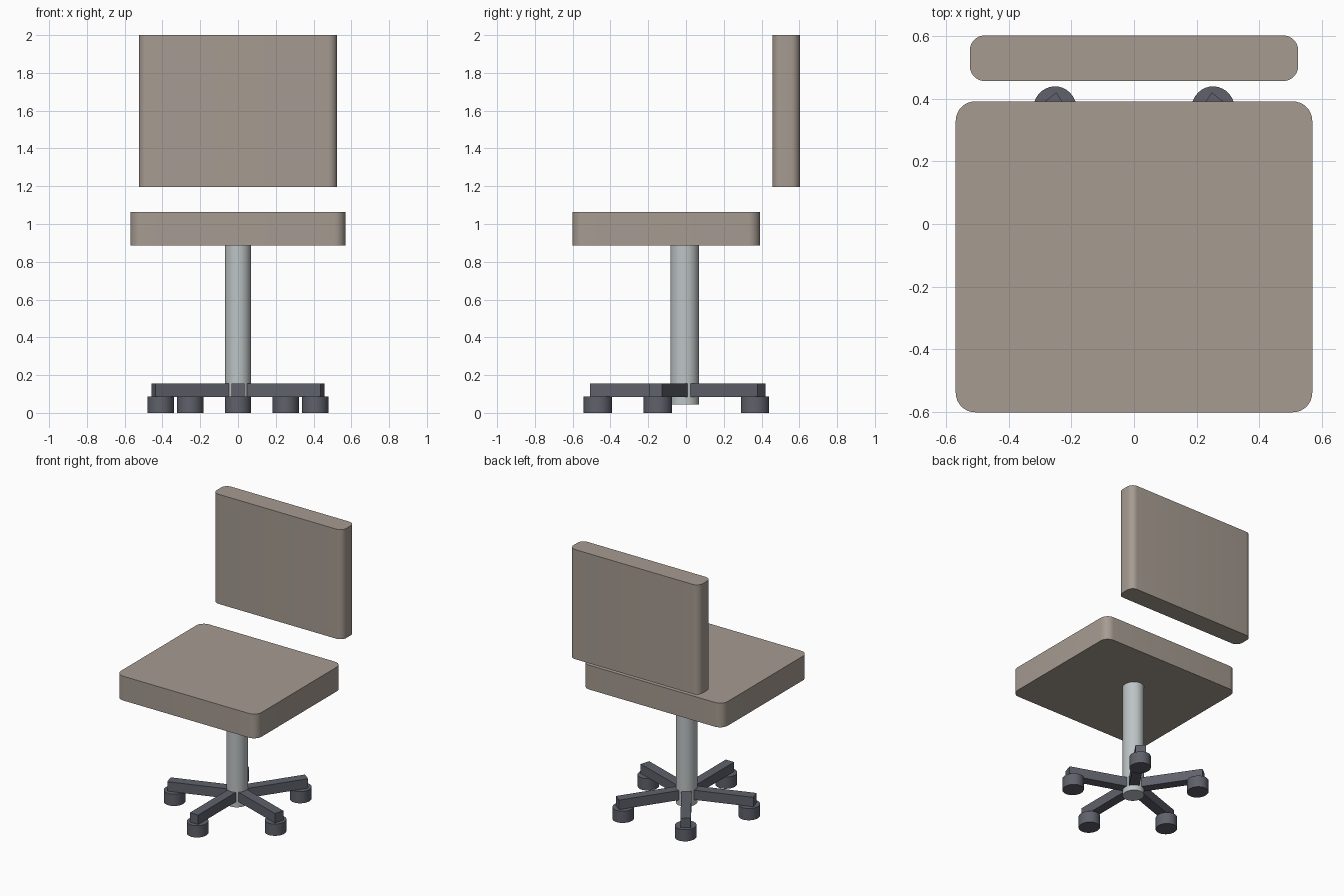
import bpy, bmesh
from math import sin, cos, pi, radians
from mathutils import Matrix

cube = bpy.data.objects.get("Cube")
if cube:
    bpy.data.objects.remove(cube, do_unlink=True)


def material(name, rgb):
    m = bpy.data.materials.new(name)
    m.use_nodes = True
    m.diffuse_color = (*rgb, 1)
    m.node_tree.nodes["Principled BSDF"].inputs["Base Color"].default_value = (*rgb, 1)
    return m


fabric = material("warm grey fabric", (0.38, 0.33, 0.285))
metal = material("light metal", (0.51, 0.55, 0.555))
plastic = material("dark plastic", (0.115, 0.12, 0.147))


def prism(name, outline, z0, z1, mat):
    """Extrude a flat outline of (x, y) points from z0 up to z1."""
    bm = bmesh.new()
    base = bm.faces.new([bm.verts.new((x, y, z0)) for x, y in outline])
    top = bmesh.ops.extrude_face_region(bm, geom=[base])["geom"]
    bmesh.ops.translate(bm, vec=(0, 0, z1 - z0),
                        verts=[v for v in top if isinstance(v, bmesh.types.BMVert)])
    bmesh.ops.recalc_face_normals(bm, faces=bm.faces)
    mesh = bpy.data.meshes.new(name)
    bm.to_mesh(mesh)
    bm.free()
    mesh.materials.append(mat)
    ob = bpy.data.objects.new(name, mesh)
    bpy.context.collection.objects.link(ob)
    bpy.ops.object.select_all(action='DESELECT')
    ob.select_set(True)
    bpy.context.view_layer.objects.active = ob
    bpy.ops.object.shade_smooth_by_angle(angle=radians(30))
    return ob


def rounded_rect(x0, x1, y0, y1, r, steps=8):
    corners = [(x1 - r, y1 - r), (x0 + r, y1 - r), (x0 + r, y0 + r), (x1 - r, y0 + r)]
    return [(cx + r * cos((q + i / steps) * pi / 2), cy + r * sin((q + i / steps) * pi / 2))
            for q, (cx, cy) in enumerate(corners) for i in range(steps + 1)]


def circle(cx, cy, r, n=32):
    return [(cx + r * cos(2 * pi * i / n), cy + r * sin(2 * pi * i / n)) for i in range(n)]


# Cushions
prism("seat", rounded_rect(-0.57, 0.57, -0.602, 0.392, 0.062), 0.885, 1.063, fabric)
prism("backrest", rounded_rect(-0.525, 0.525, 0.457, 0.603, 0.048), 1.197, 2.0, fabric)

# Base, slightly narrower across than deep
squeeze = Matrix.Translation((0, -0.007, 0)) @ Matrix.Diagonal((0.935, 1, 1, 1))
post = prism("post", circle(0, 0, 0.075), 0.045, 0.887, metal)
post.data.transform(squeeze)

# Five legs, each with a caster
for i in range(5):
    turn = squeeze @ Matrix.Rotation(radians(72 * i - 90), 4, 'Z')
    leg = prism(f"leg_{i + 1}", [(0.065, -0.036), (0.502, -0.036), (0.502, 0.036), (0.065, 0.036)],
                0.085, 0.155, plastic)
    caster = prism(f"caster_{i + 1}", circle(0.46, 0, 0.075), 0, 0.086, plastic)
    for ob in (leg, caster):
        ob.data.transform(turn)
